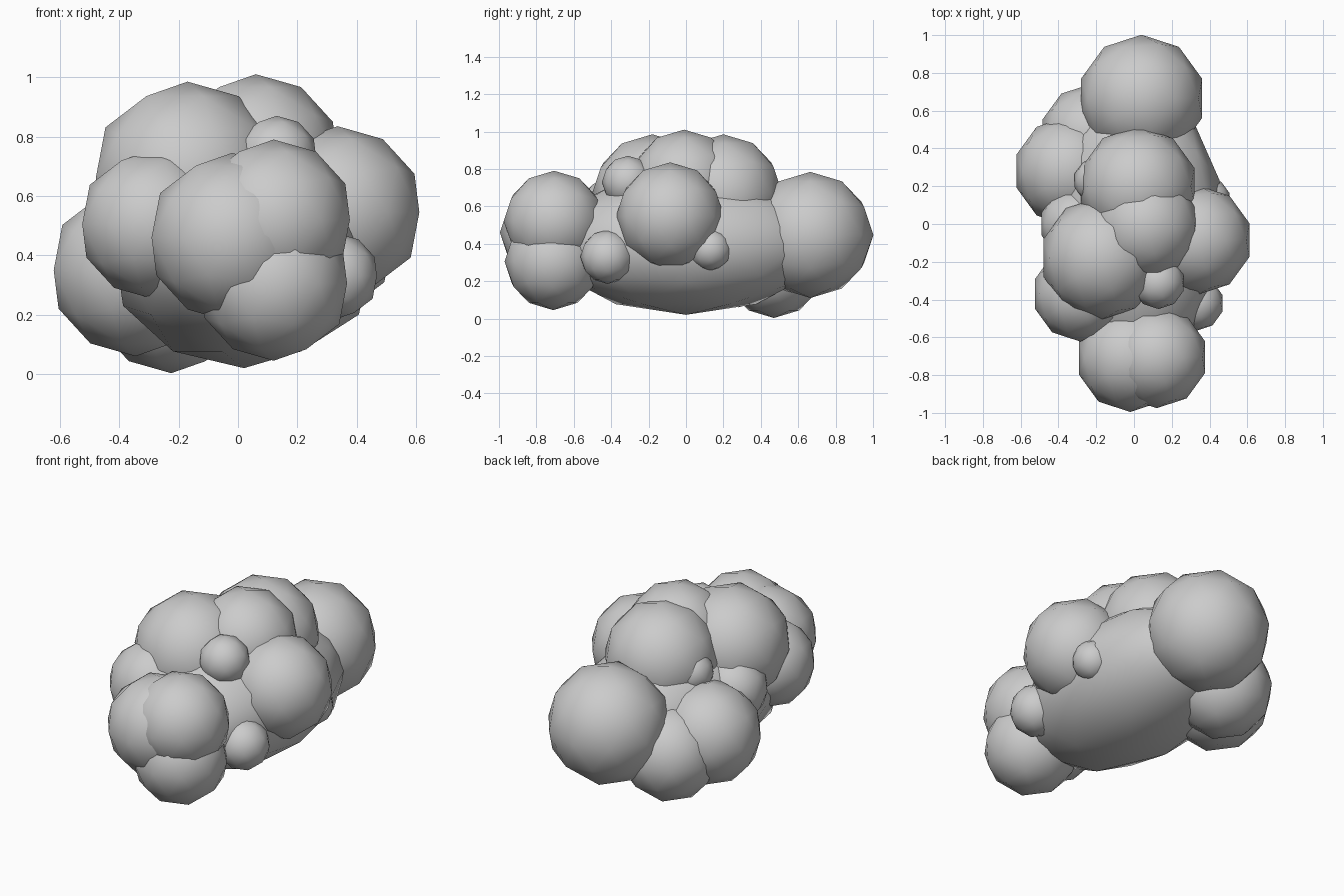
import bpy

if "Cube" in bpy.data.objects:
    bpy.data.objects.remove(bpy.data.objects["Cube"])

# Puffy cluster: a stretched core covered with low-poly, smooth-shaded balls


def puff(name, loc, size, rot=(0, 0, 0)):
    bpy.ops.mesh.primitive_ico_sphere_add(subdivisions=2, radius=1, location=loc, rotation=rot)
    ob = bpy.context.object
    ob.name = name
    ob.scale = size if isinstance(size, tuple) else (size, size, size)
    bpy.ops.object.shade_smooth()
    return ob


# Central body
puff("core_body", (0.02, 0.0, 0.40), (0.455, 0.75, 0.38))

# Surrounding puffs: name, centre, radius
puffs = [
    ("back_puff", (0.04, 0.665, 0.447), 0.337),
    ("front_left_puff", (-0.02, -0.71, 0.46), 0.285),
    ("front_upper_puff", (0.12, -0.705, 0.52), 0.27),
    ("front_lower_puff", (0.12, -0.71, 0.305), 0.26),
    ("right_puff", (0.335, -0.085, 0.545), 0.29),
    ("right_front_small_puff", (0.33, -0.42, 0.33), 0.145),
    ("right_back_small_puff", (0.395, 0.13, 0.37), 0.115),
    ("top_front_puff", (-0.17, -0.18, 0.66), 0.325),
    ("top_middle_puff", (0.06, -0.01, 0.72), 0.29),
    ("top_back_puff", (0.02, 0.20, 0.67), 0.315),
    ("left_back_puff", (-0.345, 0.28, 0.35), 0.29),
    ("left_front_puff", (-0.285, -0.37, 0.505), 0.252),
    ("back_left_low_puff", (-0.225, 0.47, 0.275), 0.272),
    ("top_front_small_puff", (0.13, -0.31, 0.73), 0.14),
    ("left_small_puff", (-0.31, 0.0, 0.50), 0.19),
    ("top_back_small_puff", (-0.20, 0.23, 0.65), 0.12),
]
for name, loc, r in puffs:
    puff(name, loc, r)
